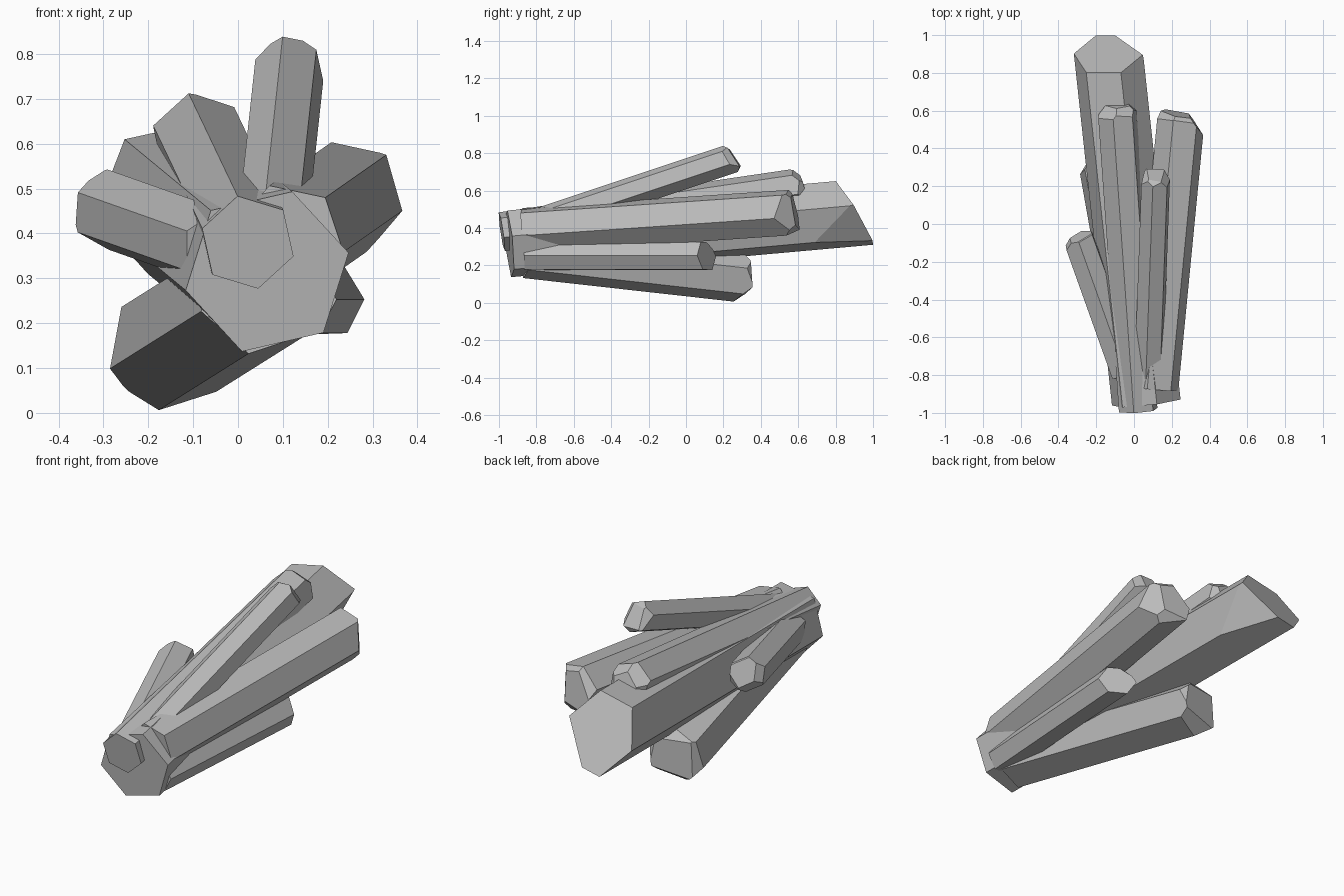
import bpy, bmesh, math
from mathutils import Vector

if "Cube" in bpy.data.objects:
    bpy.data.objects.remove(bpy.data.objects["Cube"])

stone = bpy.data.materials.new("grey crystal")
stone.diffuse_color = (0.5, 0.5, 0.5, 1)
stone.use_nodes = True
stone.node_tree.nodes["Principled BSDF"].inputs["Base Color"].default_value = stone.diffuse_color


def crystal(name, base, tip, radius, angle, cuts):
    """Hexagonal shaft from base to tip; each cut is (direction, tilt, offset along the axis)."""
    base, tip = Vector(base), Vector(tip)
    axis = (tip - base).normalized()
    u = axis.cross(Vector((0, 0, 1))).normalized()
    v = u.cross(axis)
    end = tip + axis * 0.35

    def ring(centre):
        return [bm.verts.new(centre + radius * (u * math.cos(a) + v * math.sin(a)))
                for a in (math.radians(angle + 60 * i) for i in range(6))]

    bm = bmesh.new()
    low, high = ring(base), ring(end)
    bm.faces.new(low)
    bm.faces.new(high)
    for i in range(6):
        j = (i + 1) % 6
        bm.faces.new((low[i], low[j], high[j], high[i]))
    # Facet the tip with slicing planes
    for direction, tilt, offset in cuts:
        a, t = math.radians(direction), math.radians(tilt)
        normal = (u * math.cos(a) + v * math.sin(a)) * math.sin(t) + axis * math.cos(t)
        bmesh.ops.bisect_plane(bm, geom=bm.verts[:] + bm.edges[:] + bm.faces[:],
                               plane_co=tip + axis * offset, plane_no=normal, clear_outer=True)
        bmesh.ops.holes_fill(bm, edges=[e for e in bm.edges if e.is_boundary], sides=0)
    bmesh.ops.recalc_face_normals(bm, faces=bm.faces)
    mesh = bpy.data.meshes.new(name)
    bm.to_mesh(mesh)
    bm.free()
    mesh.materials.append(stone)
    bpy.context.collection.objects.link(bpy.data.objects.new(name, mesh))


# Large central shaft with a slanted end
crystal("main_crystal", (0.065, -0.945, 0.315), (-0.135, 0.9, 0.48), 0.187, 13,
        [(92, 27, 0), (-29, 79, 0.675)])
# Long shaft lying on top
crystal("upper_crystal", (0.022, -0.985, 0.38), (-0.09, 0.61, 0.615), 0.107, 43,
        [(80, 8, 0.02), (132, 50, 0.07), (65, 50, 0.08), (0, 48, 0.09), (255, 45, 0.09), (195, 50, 0.09)])
# Thin raised shaft
crystal("raised_crystal", (0.075, -0.87, 0.40), (0.115, 0.24, 0.77), 0.08, 40,
        [(80, 15, 0.02), (95, 45, 0.06), (160, 50, 0.07), (20, 50, 0.06), (270, 40, 0.08)])
# Right shaft
crystal("right_crystal", (0.11, -0.87, 0.385), (0.25, 0.57, 0.483), 0.128, 48,
        [(60, 6, 0.01), (0, 50, 0.06), (75, 45, 0.09), (140, 45, 0.09), (285, 45, 0.09)])
# Short left shaft
crystal("left_crystal", (-0.04, -0.79, 0.365), (-0.295, -0.075, 0.455), 0.09, 33,
        [(100, 12, 0.01), (170, 45, 0.05), (70, 45, 0.07), (235, 48, 0.06), (330, 45, 0.08)])
# Lower left shaft
crystal("lower_crystal", (0.05, -0.85, 0.27), (-0.16, 0.33, 0.138), 0.142, 18,
        [(100, 8, 0.0), (90, 48, 0.09), (170, 48, 0.1), (280, 50, 0.1), (20, 45, 0.11)])
# Lower right shaft with a flat slanted end
crystal("side_crystal", (0.135, -0.86, 0.25), (0.2, 0.11, 0.25), 0.085, 2,
        [(10, 28, 0.0), (100, 45, 0.075)])
